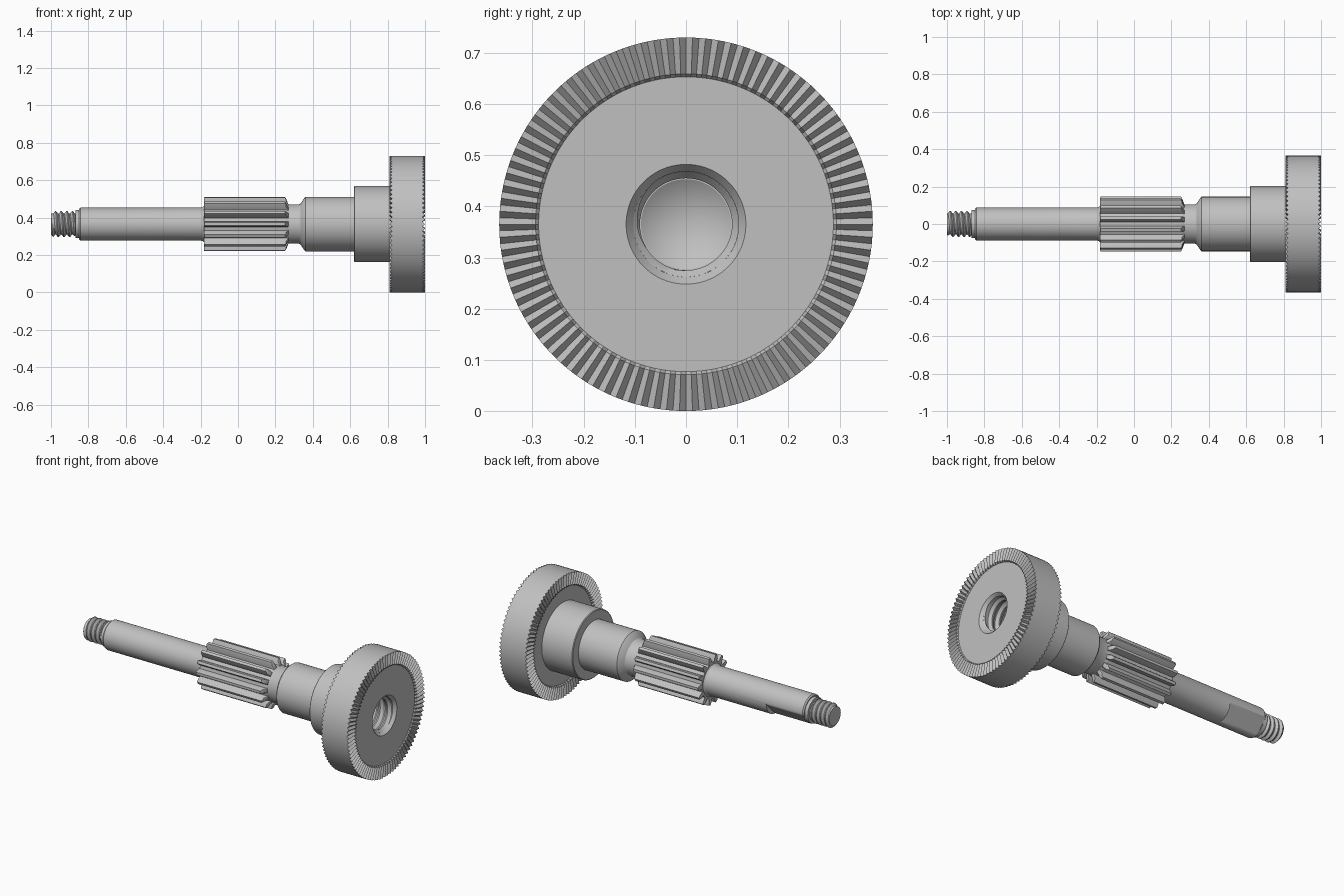
import bpy
from math import cos, sin, pi, radians

cube = bpy.data.objects.get("Cube")
if cube:
    bpy.data.objects.remove(cube)

AXIS_Z = 0.365

steel = bpy.data.materials.new("steel_grey")
steel.use_nodes = True
GREY = (0.53, 0.53, 0.53, 1)
steel.diffuse_color = GREY
steel.node_tree.nodes["Principled BSDF"].inputs["Base Color"].default_value = GREY


def skin(name, rows):
    """Skin rows of (x, radius, angle) points, all wrapped about the x axis."""
    import bmesh
    bm = bmesh.new()
    grid = [[bm.verts.new((x, r * cos(t), AXIS_Z + r * sin(t))) for x, r, t in row]
            for row in rows]
    for a, b in zip(grid, grid[1:]):
        for j in range(len(a) - 1):
            bm.faces.new((a[j], a[j + 1], b[j + 1], b[j]))
    bmesh.ops.remove_doubles(bm, verts=bm.verts, dist=1e-5)
    bmesh.ops.dissolve_degenerate(bm, edges=bm.edges, dist=1e-5)
    mesh = bpy.data.meshes.new(name)
    bm.to_mesh(mesh)
    bm.free()
    mesh.materials.append(steel)
    ob = bpy.data.objects.new(name, mesh)
    bpy.context.collection.objects.link(ob)
    bpy.ops.object.select_all(action='DESELECT')
    ob.select_set(True)
    bpy.context.view_layer.objects.active = ob
    bpy.ops.object.shade_smooth_by_angle(angle=radians(28))
    return ob


def turn(n):
    return [2 * pi * j / n for j in range(n + 1)]


def lathe(name, profile, n=96):
    return skin(name, [[(x, r, t) for t in turn(n)] for x, r in profile])


def thread(name, start, end, base, tip, pitch, n=48):
    """Helical ridge that fades into the base radius at both ends."""
    lo, hi = min(start, end), max(start, end)
    step = pitch if end > start else -pitch
    shape = [(0, 0), (0.15, 0), (0.5, 1), (0.65, 1)]
    rows = []
    for k in range(-1, int((hi - lo) / pitch) + 2):
        for phase, height in shape:
            row = []
            for t in turn(n):
                x = start + step * (k + phase + t / (2 * pi))
                x = max(lo, min(hi, x))
                fade = min(1, min(x - lo, hi - x) / 0.012)
                row.append((x, base + (tip - base) * height * fade, t))
            rows.append(row)
    return skin(name, rows)


# Threaded tip with its end cap and relief collar
thread("tip_thread", -1, -0.865, 0.056, 0.07, 0.03)
lathe("tip_core", [(-1, 0), (-1, 0.056), (-0.86, 0.056)], 48)
lathe("tip_collar", [(-0.87, 0.05), (-0.87, 0.075), (-0.845, 0.075)], 48)

# Shaft with one diagonal flat near the tip
FLAT_ANGLE, FLAT_DEPTH, SHAFT_R = radians(-45), 0.064, 0.0875


def flattened(r, t):
    c = cos(t - FLAT_ANGLE)
    return min(r, FLAT_DEPTH / c) if c > 0 else r


shaft = []
for x, r, flat in [(-0.85, 0, True), (-0.85, 0.081, True), (-0.843, SHAFT_R, True),
                   (-0.6, SHAFT_R, True), (-0.6, SHAFT_R, False),
                   (-0.205, SHAFT_R, False), (-0.19, 0.09, False), (-0.178, 0.1, False)]:
    shaft.append([(x, flattened(r, t) if flat else r, t) for t in turn(96)])
skin("shaft", shaft)

# Pinion: toothed section repeated around the axis
TEETH = 14
tooth = [(-0.5, 0.108), (-0.3, 0.109), (-0.22, 0.13), (-0.12, 0.147),
         (0.12, 0.147), (0.22, 0.13), (0.3, 0.109)]
section = [(r, 2 * pi * (i + f) / TEETH) for i in range(TEETH) for f, r in tooth]
section.append((section[0][0], section[0][1] + 2 * pi))
pinion = []
for x, limit in [(-0.182, 0), (-0.182, 0.144), (-0.179, 0.2), (0.25, 0.2),
                 (0.256, 0.14), (0.27, 0.105), (0.27, 0)]:
    pinion.append([(x, min(r, limit), t) for r, t in section])
skin("pinion", pinion)

# Neck, journal and hub
lathe("neck_and_journal", [(0.25, 0.105), (0.325, 0.105), (0.335, 0.11),
                           (0.355, 0.14), (0.362, 0.146), (0.63, 0.146)])
lathe("hub", [(0.62, 0.14), (0.62, 0.199), (0.624, 0.203), (0.84, 0.203)])

# Flange disc with radial V teeth on both faces; third value is the valley depth
RADIAL_TEETH = 90
flange_profile = [(0.826, 0.2, 0), (0.826, 0.287, 0), (0.81, 0.294, 0.014),
                  (0.81, 0.365, 0.014), (1, 0.365, -0.014), (1, 0.294, -0.014),
                  (0.985, 0.288, 0), (0.985, 0.117, 0), (0.967, 0.103, 0)]
skin("flange", [[(x + dip * (j % 2), r, t) for j, t in enumerate(turn(2 * RADIAL_TEETH))]
                for x, r, dip in flange_profile])

# Threaded blind bore with a drill-point cone
thread("bore_thread", 0.967, 0.52, 0.103, 0.09, 0.05, 60)
lathe("bore_bottom", [(0.52, 0.103), (0.52, 0.088), (0.46, 0)], 60)
